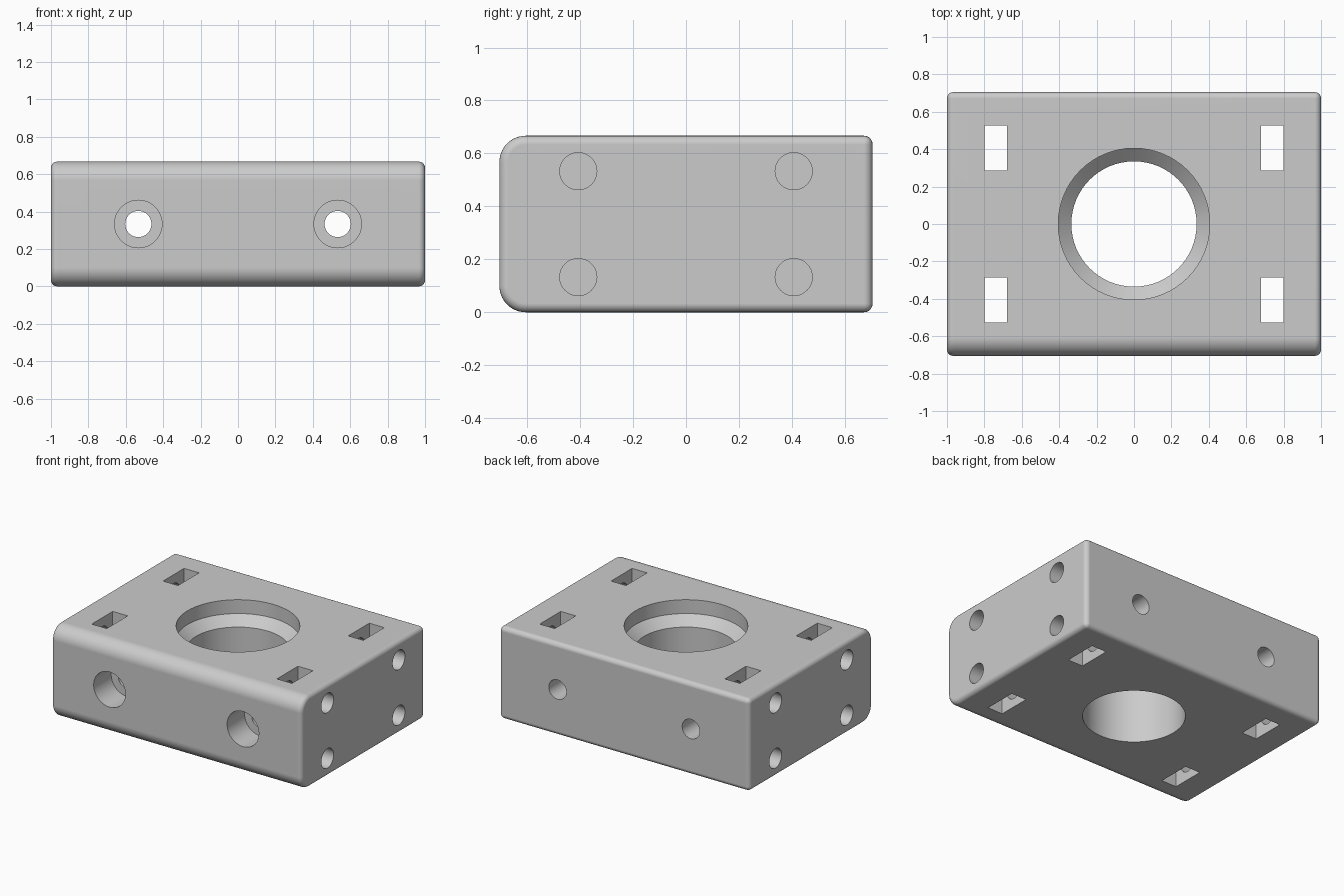
import bpy, bmesh, math
from mathutils import Vector, Matrix

cube = bpy.data.objects.get("Cube")
if cube:
    bpy.data.objects.remove(cube, do_unlink=True)

W, D, H = 2.0, 1.41, 0.667      # block size
SEGMENTS = 64

grey = bpy.data.materials.new("light_grey")
grey.use_nodes = True
colour = (0.6, 0.6, 0.6, 1)
grey.diffuse_color = colour
grey.node_tree.nodes["Principled BSDF"].inputs["Base Color"].default_value = colour


def make_object(name, bm):
    bmesh.ops.recalc_face_normals(bm, faces=bm.faces)
    mesh = bpy.data.meshes.new(name)
    bm.to_mesh(mesh)
    bm.free()
    mesh.materials.append(grey)
    obj = bpy.data.objects.new(name, mesh)
    bpy.context.collection.objects.link(obj)
    return obj


def box(size, centre):
    bm = bmesh.new()
    bmesh.ops.create_cube(bm, size=1, matrix=Matrix.Translation(centre) @ Matrix.Diagonal((*size, 1)))
    return bm


def drill(name, start, direction, stations):
    """Turned cutter: stations are (depth, radius) pairs along the direction."""
    bm = bmesh.new()
    turn = Vector((0, 0, 1)).rotation_difference(Vector(direction)).to_matrix()
    rings = []
    for depth, radius in stations:
        ring = []
        for i in range(SEGMENTS):
            a = math.tau * i / SEGMENTS
            point = Vector((radius * math.cos(a), radius * math.sin(a), depth))
            ring.append(bm.verts.new(Vector(start) + turn @ point))
        rings.append(ring)
    for low, high in zip(rings, rings[1:]):
        for i in range(SEGMENTS):
            j = (i + 1) % SEGMENTS
            bm.faces.new((low[i], low[j], high[j], high[i]))
    bm.faces.new(rings[0])
    bm.faces.new(rings[-1])
    return make_object(name, bm)


# Block: large rounding on the two long front edges, small on all others
bm = box((W, D, H), (0, 0, H / 2))
front = [e for e in bm.edges if all(v.co.y < 0 for v in e.verts)
         and abs(e.verts[0].co.x - e.verts[1].co.x) > 1]
bmesh.ops.bevel(bm, geom=front, offset=0.1, segments=10, profile=0.5, affect='EDGES')
sharp = [e for e in bm.edges if e.calc_face_angle() > math.radians(40)]
bmesh.ops.bevel(bm, geom=sharp, offset=0.033, segments=5, profile=0.5, affect='EDGES')
block = make_object("bearing_block", bm)

# Central bore with straight recess and conical seat
cutters = [drill("centre_bore", (0, 0, H), (0, 0, -1),
                 [(-0.1, 0.405), (0.1, 0.405), (0.165, 0.335), (H + 0.1, 0.335)])]

for sx in (-1, 1):
    # Counterbored through holes, front to back
    cutters.append(drill("front_hole", (sx * 0.533, -D / 2, H / 2), (0, 1, 0),
                         [(-0.1, 0.127), (0.2, 0.127), (0.2, 0.07), (D + 0.1, 0.07)]))
    for sy in (-1, 1):
        # Nut slots through the full height
        cutters.append(make_object("nut_slot", box((0.12, 0.24, H + 0.2),
                                                   (sx * 0.74, sy * 0.407, H / 2))))
        # Blind screw holes in the ends
        for z in (0.133, 0.533):
            cutters.append(drill("side_hole", (sx * W / 2, sy * 0.407, z), (-sx, 0, 0),
                                 [(-0.1, 0.07), (0.45, 0.07)]))

# Cut everything out of the block
bpy.ops.object.select_all(action='DESELECT')
bpy.context.view_layer.objects.active = block
block.select_set(True)
for cutter in cutters:
    cut = block.modifiers.new("cut", 'BOOLEAN')
    cut.operation = 'DIFFERENCE'
    cut.solver = 'EXACT'
    cut.object = cutter
    bpy.ops.object.modifier_apply(modifier=cut.name)
    bpy.data.objects.remove(cutter, do_unlink=True)

# Smooth roundings with clean flat faces
bpy.ops.object.shade_smooth_by_angle(angle=math.radians(30))
normals = block.modifiers.new("flat_normals", 'WEIGHTED_NORMAL')
normals.keep_sharp = True
